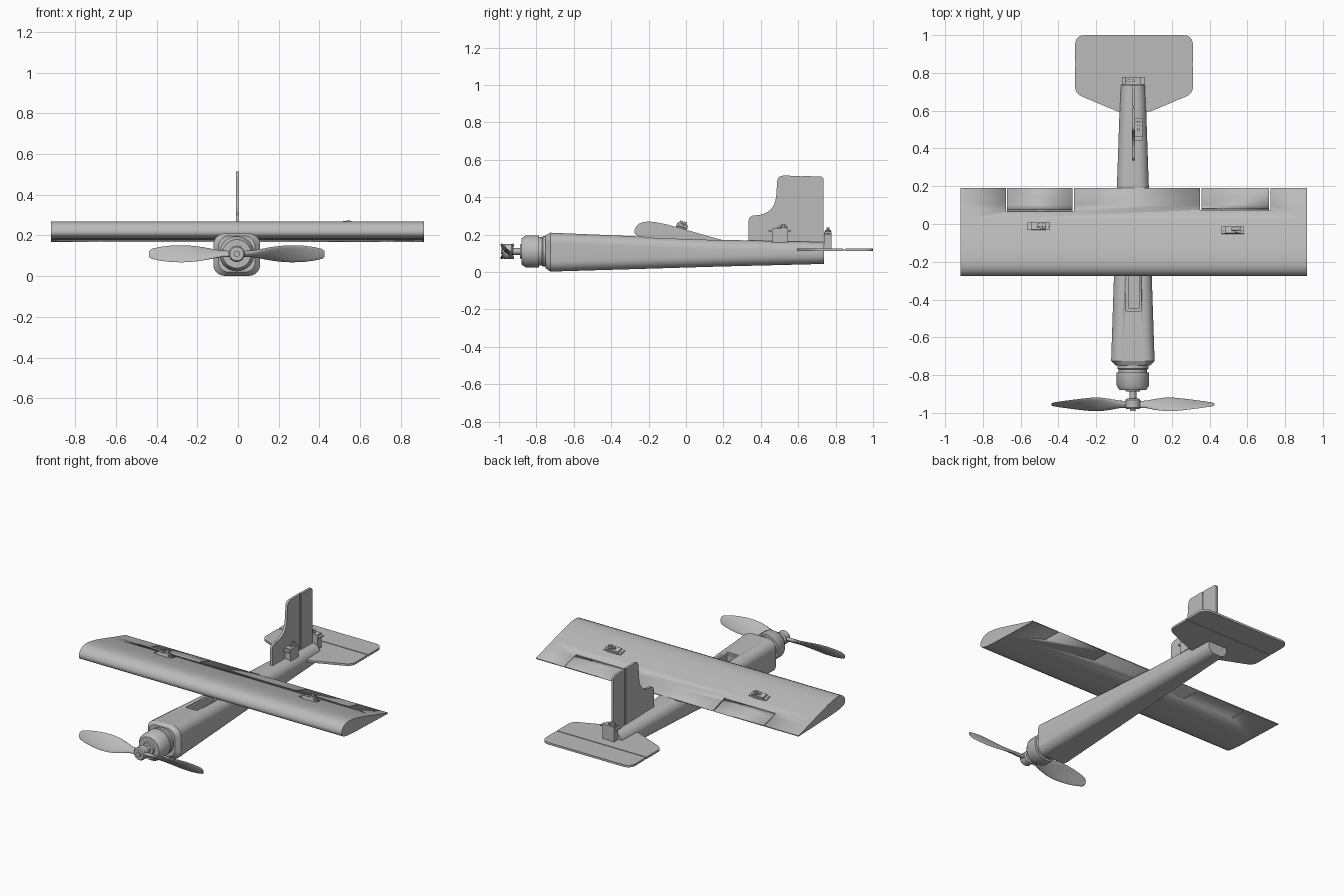
import bpy, bmesh, math
from mathutils import Vector, Matrix

if "Cube" in bpy.data.objects:
    bpy.data.objects.remove(bpy.data.objects["Cube"])

grey = bpy.data.materials.new("plain grey")
grey.use_nodes = True
COLOUR = (0.5, 0.5, 0.5, 1)
grey.diffuse_color = COLOUR
grey.node_tree.nodes["Principled BSDF"].inputs["Base Color"].default_value = COLOUR
AXIS_X, AXIS_Z = -0.006, 0.11  # thrust line


def finish(name, bm, angle=35):
    bmesh.ops.recalc_face_normals(bm, faces=bm.faces)
    mesh = bpy.data.meshes.new(name)
    bm.to_mesh(mesh)
    bm.free()
    mesh.materials.append(grey)
    obj = bpy.data.objects.new(name, mesh)
    bpy.context.collection.objects.link(obj)
    bpy.ops.object.select_all(action="DESELECT")
    obj.select_set(True)
    bpy.context.view_layer.objects.active = obj
    bpy.ops.object.shade_smooth_by_angle(angle=math.radians(angle))
    return obj


def loft(name, rings, angle=35):
    bm = bmesh.new()
    loops = [[bm.verts.new(p) for p in ring] for ring in rings]
    n = len(loops[0])
    for a, b in zip(loops, loops[1:]):
        for i in range(n):
            j = (i + 1) % n
            bm.faces.new((a[i], a[j], b[j], b[i]))
    bm.faces.new(loops[0])
    bm.faces.new(loops[-1])
    return finish(name, bm, angle)


def lathe(name, profile, cx, cz, n=40):
    """Revolve (y, radius) pairs around a lengthwise axis."""
    turns = [2 * math.pi * i / n for i in range(n)]
    return loft(name, [[(cx + r * math.cos(t), y, cz + r * math.sin(t)) for t in turns]
                       for y, r in profile])


def box(name, x, y, z):
    return loft(name, [[(a, y[0], z[0]), (a, y[1], z[0]), (a, y[1], z[1]), (a, y[0], z[1])]
                       for a in x])


def cut(target, cutter):
    mod = target.modifiers.new("cut", "BOOLEAN")
    mod.operation, mod.solver, mod.object = "DIFFERENCE", "EXACT", cutter
    bpy.ops.object.select_all(action="DESELECT")
    bpy.context.view_layer.objects.active = target
    target.select_set(True)
    # cuts are applied in place, ahead of the smooth-by-angle settings
    bpy.ops.object.modifier_move_to_index(modifier=mod.name, index=0)
    bpy.ops.object.modifier_apply(modifier=mod.name)
    bpy.data.objects.remove(cutter)


def rounded(points, seg=6):
    """Outline from (u, v, radius) corners, each replaced with a short curve."""
    out = []
    for i, (u, v, r) in enumerate(points):
        p = Vector((u, v))
        if r == 0:
            out.append(p)
            continue
        a = p + (Vector(points[i - 1][:2]) - p).normalized() * r
        b = p + (Vector(points[(i + 1) % len(points)][:2]) - p).normalized() * r
        for k in range(seg + 1):
            t = k / seg
            out.append(a * (1 - t) ** 2 + p * 2 * t * (1 - t) + b * t * t)
    return out


# Fuselage: rounded square sections shrinking to the tail
def section(y, half_w, bottom, top, radius, seg=8):
    cz, half_h = (top + bottom) / 2, (top - bottom) / 2
    ring = []
    for q, (sx, sz) in enumerate([(1, 1), (-1, 1), (-1, -1), (1, -1)]):
        for k in range(seg + 1):
            t = math.pi / 2 * (q + k / seg)
            ring.append((AXIS_X + sx * (half_w - radius) + radius * math.cos(t), y,
                         cz + sz * (half_h - radius) + radius * math.sin(t)))
    return ring


fuselage = loft("fuselage", [
    section(-0.75, 0.09, 0.02, 0.197, 0.05),
    section(-0.725, 0.115, 0.002, 0.21, 0.055),
    section(0.18, 0.085, 0.029, 0.172, 0.055),
    section(0.737, 0.066, 0.043, 0.16, 0.052)], 25)
cut(fuselage, box("cutter", (-0.042, 0.036), (-0.46, -0.2), (0.187, 0.3)))
cut(fuselage, box("cutter", (-0.03, 0.026), (-0.445, -0.2), (0.13, 0.3)))

# Motor, shaft and hub
lathe("motor", [(-0.74, 0.082), (-0.765, 0.082), (-0.77, 0.076), (-0.785, 0.076),
                (-0.787, 0.086), (-0.855, 0.086), (-0.88, 0.07), (-0.88, 0.04),
                (-0.888, 0.036), (-0.888, 0.02)], AXIS_X, AXIS_Z)
lathe("shaft", [(-0.87, 0.018), (-0.95, 0.018)], AXIS_X, AXIS_Z, 24)
lathe("propeller_hub", [(-0.925, 0.032), (-0.932, 0.04), (-0.972, 0.04), (-0.98, 0.034),
                        (-0.98, 0.015), (-0.99, 0.015)], AXIS_X, AXIS_Z, 32)

# Propeller blades: (reach, half chord, pitch in degrees, half thickness)
stations = [(0.02, 0.02, 60, 0.012), (0.07, 0.022, 57, 0.012), (0.12, 0.037, 52, 0.01),
            (0.17, 0.049, 47, 0.008), (0.22, 0.053, 42, 0.007), (0.27, 0.052, 36, 0.006),
            (0.33, 0.046, 30, 0.005), (0.38, 0.037, 26, 0.004), (0.42, 0.026, 22, 0.003),
            (0.432, 0.014, 20, 0.002)]
for name, side in (("left_blade", 1), ("right_blade", -1)):
    rings = []
    for reach, chord, pitch, thick in stations:
        a = math.radians(pitch)
        ring = []
        for k in range(16):
            t = 2 * math.pi * k / 16
            c, h = chord * math.cos(t), thick * math.sin(t)
            ring.append((AXIS_X + side * reach, -0.955 + c * math.sin(a) + h * math.cos(a),
                         AXIS_Z - side * (c * math.cos(a) - h * math.sin(a))))
        rings.append(ring)
    loft(name, rings, 60)

# Wing: flat-bottomed aerofoil
aerofoil = [(0.19, 0.172), (0.1, 0.197), (0.02, 0.22), (-0.05, 0.24), (-0.11, 0.256),
            (-0.16, 0.266), (-0.2, 0.27), (-0.23, 0.267), (-0.252, 0.257), (-0.267, 0.242),
            (-0.275, 0.225), (-0.275, 0.21), (-0.268, 0.199), (-0.25, 0.19), (-0.21, 0.183),
            (-0.15, 0.178), (-0.05, 0.175), (0.19, 0.167)]
wing = loft("wing", [[(x, y, z) for y, z in aerofoil] for x in (-0.918, 0.915)])

# Aileron gaps: two full slots and a hinge groove on each side
GAP = 0.007
for x0, x1, hinge in ((-0.675, -0.322, 0.067), (0.353, 0.718, 0.075)):
    for x in (x0, x1):
        cut(wing, box("cutter", (x - GAP / 2, x + GAP / 2), (hinge, 0.3), (0.1, 0.3)))
    cut(wing, box("cutter", (x0, x1), (hinge, hinge + GAP), (0.18, 0.3)))


# Servos: built lying along x with the output shaft up, then placed
def servo(name, matrix, depth):
    parts = [box("part", (-0.04, 0.04), (-0.02, 0.02), (-depth, 0.016)),
             box("part", (-0.06, 0.06), (-0.02, 0.02), (-0.006, 0.002)),
             box("part", (-0.007, 0.035), (-0.007, 0.007), (0.03, 0.036))]
    for x, r, top in ((0.02, 0.017, 0.026), (0.02, 0.008, 0.042), (-0.005, 0.009, 0.024),
                      (-0.05, 0.005, 0.005), (0.05, 0.005, 0.005)):
        peg = lathe("part", [(0, r), (-top, r)], 0, 0, 20)
        peg.data.transform(Matrix.Translation((x, 0, 0)) @ Matrix.Rotation(-math.pi / 2, 4, "X"))
        parts.append(peg)
    bpy.ops.object.select_all(action="DESELECT")
    for p in parts:
        p.select_set(True)
    bpy.context.view_layer.objects.active = parts[0]
    bpy.ops.object.join()
    parts[0].name = name
    parts[0].data.transform(matrix)


slope = Matrix.Rotation(math.radians(-14), 4, "X")
squash = Matrix.Diagonal((1, 1, 0.75, 1))
servo("right_wing_servo", Matrix.Translation((-0.505, -0.012, 0.237)) @ slope @ squash, 0.03)
servo("left_wing_servo", Matrix.Translation((0.523, -0.032, 0.243)) @ slope @ squash, 0.03)
servo("rudder_servo", Matrix.Translation((0.024, 0.502, 0.222))
      @ Matrix.Rotation(math.pi / 2, 4, "Z") @ squash, 0.085)
servo("elevator_servo", Matrix.Translation((-0.004, 0.759, 0.205))
      @ Matrix.Rotation(math.pi, 4, "Z") @ squash, 0.11)


# Tail surfaces: thin rounded plates with a slim web along each hinge
def upright(name, outline, half=0.0075):
    loft(name, [[(-0.003 + s, p.x, p.y) for p in outline] for s in (-half, half)])


def level(name, outline, half=0.0065):
    loft(name, [[(p.x, p.y, 0.118 + s) for p in outline] for s in (-half, half)])


upright("fin", rounded([(0.335, 0.14, 0), (0.335, 0.3, 0.03), (0.475, 0.31, 0.1),
                        (0.49, 0.515, 0.03), (0.613, 0.514, 0), (0.613, 0.14, 0)], 8))
upright("rudder", rounded([(0.624, 0.13, 0), (0.624, 0.513, 0), (0.736, 0.51, 0.02),
                           (0.736, 0.13, 0)]))
upright("rudder_hinge", rounded([(0.61, 0.14, 0), (0.61, 0.51, 0), (0.63, 0.51, 0),
                                 (0.63, 0.14, 0)]), 0.003)
level("stabiliser", rounded([(-0.085, 0.595, 0), (0.085, 0.595, 0), (0.312, 0.69, 0.04),
                             (0.312, 0.84, 0), (-0.312, 0.84, 0), (-0.312, 0.69, 0.04)]))
level("elevator", rounded([(-0.312, 0.852, 0), (0.312, 0.852, 0), (0.312, 1, 0.055),
                           (-0.312, 1, 0.055)]))
level("elevator_hinge", rounded([(-0.31, 0.83, 0), (0.31, 0.83, 0), (0.31, 0.86, 0),
                                 (-0.31, 0.86, 0)]), 0.003)
